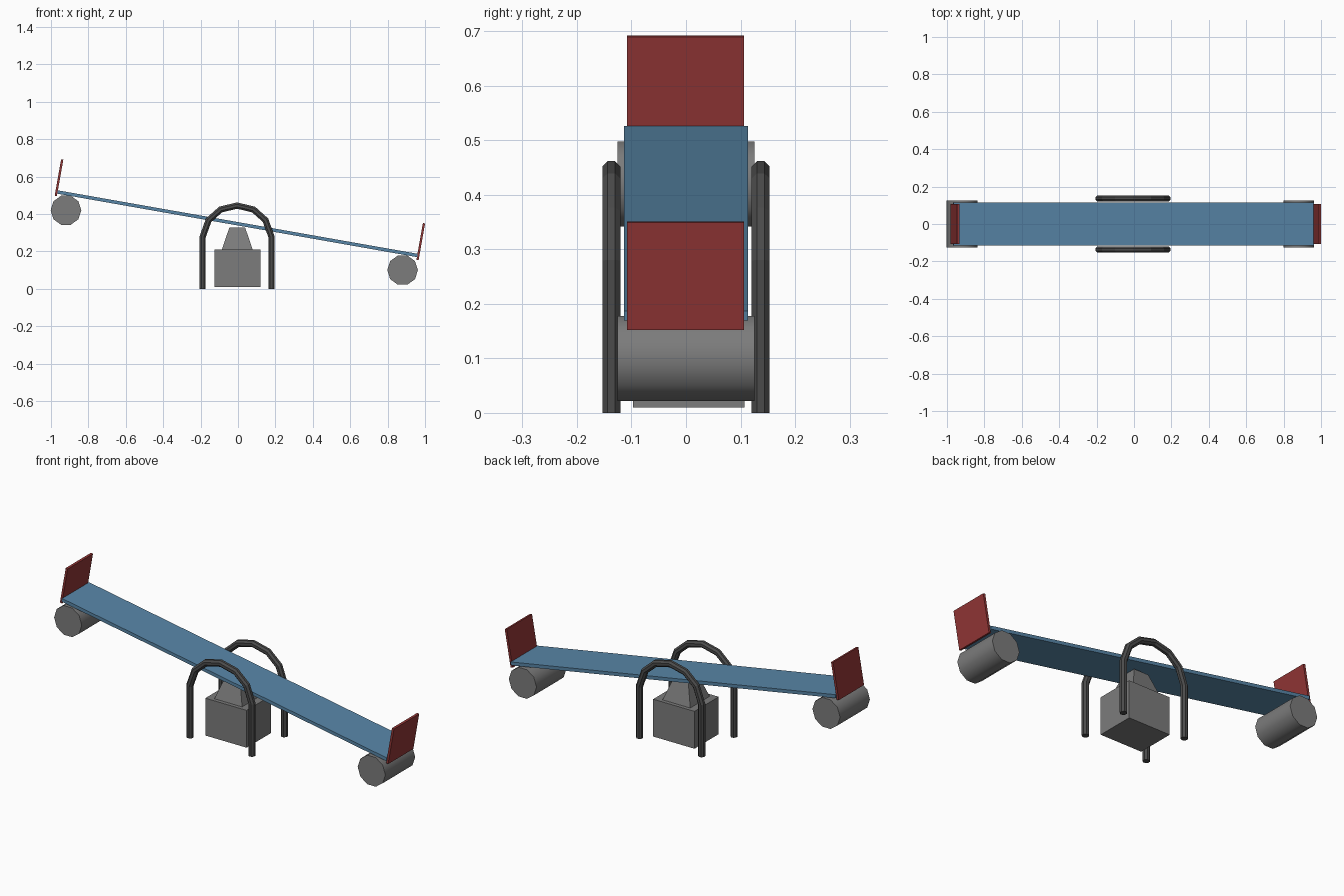
import bpy, bmesh, math
from mathutils import Vector

if "Cube" in bpy.data.objects:
    bpy.data.objects.remove(bpy.data.objects["Cube"])

TILT = math.radians(10)


def material(name, rgb):
    m = bpy.data.materials.new(name)
    m.diffuse_color = (*rgb, 1)
    m.use_nodes = True
    m.node_tree.nodes["Principled BSDF"].inputs["Base Color"].default_value = m.diffuse_color
    return m


BLUE = material("plank blue", (0.098, 0.24, 0.39))
RED = material("backrest red", (0.29, 0.037, 0.037))
GREY = material("rubber grey", (0.20, 0.20, 0.20))
DARK = material("rail charcoal", (0.07, 0.07, 0.07))


def finish(ob, name, mat):
    ob.name = name
    ob.data.materials.append(mat)
    return ob


def box(name, loc, size, mat, tilt=0):
    bpy.ops.mesh.primitive_cube_add(size=1, location=loc, rotation=(0, tilt, 0))
    ob = bpy.context.object
    ob.scale = size
    return finish(ob, name, mat)


def tube(name, path, y, radius, mat, sides=8):
    """Sweep a flat-sided ring along a path in the xz plane."""
    bm = bmesh.new()
    pts = [Vector((x, y, z)) for x, z in path]
    r = radius / math.cos(math.pi / sides)
    rings = []
    for i, p in enumerate(pts):
        a = (p - pts[i - 1]).normalized() if i > 0 else None
        b = (pts[i + 1] - p).normalized() if i < len(pts) - 1 else None
        t = ((a or b) + (b or a)).normalized()
        n = Vector((t.z, 0, -t.x)) / t.dot(a or b)   # mitred joint
        ring = []
        for k in range(sides):
            w = 2 * math.pi * (k + 0.5) / sides
            ring.append(bm.verts.new(p + n * r * math.cos(w) + Vector((0, r * math.sin(w), 0))))
        rings.append(ring)
    for r0, r1 in zip(rings, rings[1:]):
        for k in range(sides):
            j = (k + 1) % sides
            bm.faces.new((r0[k], r0[j], r1[j], r1[k]))
    bm.faces.new(rings[0])
    bm.faces.new(rings[-1])
    bmesh.ops.recalc_face_normals(bm, faces=bm.faces)
    me = bpy.data.meshes.new(name)
    bm.to_mesh(me)
    bm.free()
    ob = bpy.data.objects.new(name, me)
    bpy.context.collection.objects.link(ob)
    return finish(ob, name, mat)


# Tilted plank and its two end boards
box("plank", (-0.003, 0, 0.348), (1.955, 0.228, 0.018), BLUE, TILT)
box("left_backrest", (-0.957, -0.001, 0.594), (0.012, 0.214, 0.197), RED, TILT)
box("right_backrest", (0.977, -0.001, 0.252), (0.012, 0.214, 0.2), RED, TILT)

# Ten-sided bumper rolls below the ends
for name, x, z in (("left_bumper", -0.92, 0.42), ("right_bumper", 0.88, 0.10)):
    bpy.ops.mesh.primitive_cylinder_add(vertices=10, radius=0.082, depth=0.252,
                                        location=(x, 0, z), rotation=(math.pi / 2, 0, 0))
    ob = finish(bpy.context.object, name, GREY)
    # put vertices left and right so top and bottom are flat
    for v in ob.data.vertices:
        c, s = math.cos(math.pi / 2), math.sin(math.pi / 2)
        v.co.x, v.co.y = c * v.co.x - s * v.co.y, s * v.co.x + c * v.co.y
    bpy.ops.object.shade_smooth_by_angle(angle=math.radians(40))

# Base block with a tapered pivot on top
box("base_block", (-0.003, 0.005, 0.11), (0.245, 0.205, 0.2), GREY)
bpy.ops.mesh.primitive_cone_add(vertices=4, radius1=0.083 * math.sqrt(2), radius2=0.042 * math.sqrt(2),
                                depth=0.12, location=(-0.004, 0.005, 0.268))
pivot = finish(bpy.context.object, "pivot_block", GREY)
pivot.rotation_euler.z = math.pi / 4

# Arched hand rails on both sides
arch = [(-0.189, 0), (-0.189, 0.278), (-0.157, 0.367), (-0.093, 0.424), (-0.005, 0.445),
        (0.083, 0.424), (0.147, 0.367), (0.179, 0.278), (0.179, 0)]
for name, y in (("front_rail", -0.137), ("back_rail", 0.137)):
    tube(name, arch, y, 0.0165, DARK)
